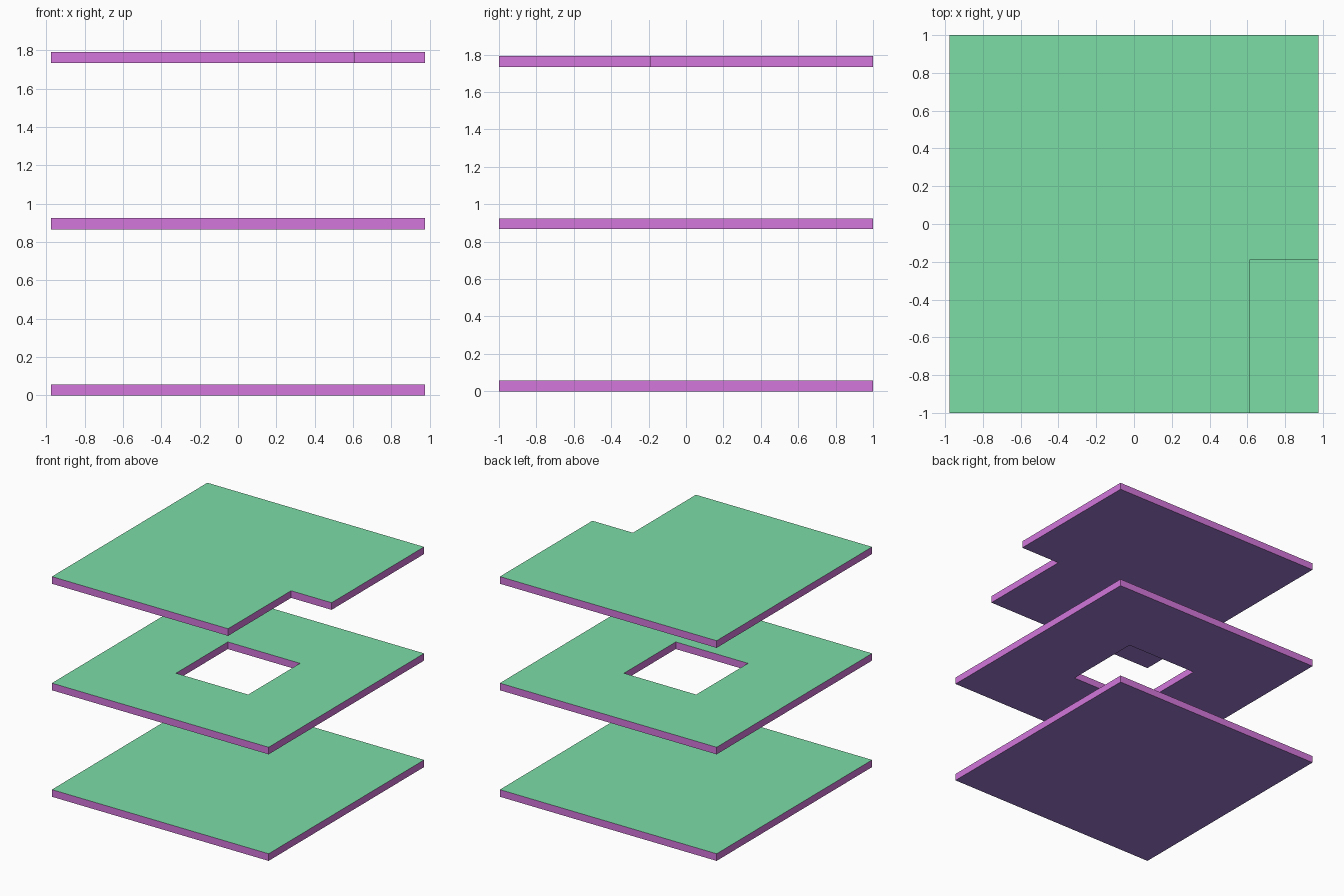
import bpy
import bmesh

if "Cube" in bpy.data.objects:
    bpy.data.objects.remove(bpy.data.objects["Cube"])

W, D, T = 0.976, 1.0, 0.058      # half width, half depth, slab thickness
STEP = 0.867                     # floor to floor height


def material(name, rgb):
    """Material from 0-255 display colour."""
    mat = bpy.data.materials.new(name)
    mat.diffuse_color = [(c / 255) ** 2.2 for c in rgb] + [1]
    mat.use_nodes = True
    mat.node_tree.nodes["Principled BSDF"].inputs["Base Color"].default_value = mat.diffuse_color
    return mat


MATS = [material("top_green", (122, 220, 165)),
        material("edge_purple", (210, 118, 218)),
        material("underside_violet", (155, 119, 205))]


def slab(name, outline, z, hole=None):
    """Extrude a flat outline into a slab; an optional hole ring matches it point for point."""
    bm = bmesh.new()
    outer = [bm.verts.new((x, y, z)) for x, y in outline]
    if hole:
        inner = [bm.verts.new((x, y, z)) for x, y in hole]
        n = len(outer)
        faces = [bm.faces.new((outer[i], outer[(i + 1) % n], inner[(i + 1) % n], inner[i]))
                 for i in range(n)]
    else:
        faces = [bm.faces.new(outer)]
    ext = bmesh.ops.extrude_face_region(bm, geom=faces, use_keep_orig=True)
    top = [g for g in ext["geom"] if isinstance(g, bmesh.types.BMVert)]
    bmesh.ops.translate(bm, verts=top, vec=(0, 0, T))
    bmesh.ops.recalc_face_normals(bm, faces=bm.faces)
    bm.normal_update()
    # Green on top, purple edges, violet underside
    for f in bm.faces:
        f.material_index = 1 - round(f.normal.z)
    mesh = bpy.data.meshes.new(name)
    for mat in MATS:
        mesh.materials.append(mat)
    bm.to_mesh(mesh)
    bm.free()
    obj = bpy.data.objects.new(name, mesh)
    bpy.context.collection.objects.link(obj)
    return obj


def rect(hx, hy):
    return [(-hx, -hy), (hx, -hy), (hx, hy), (-hx, hy)]


# Solid ground slab
slab("ground_slab", rect(W, D), 0)

# Middle slab with a central opening
slab("middle_slab", rect(W, D), STEP, rect(W / 3, D / 3))

# Top slab with its front right corner cut away
NX, NY = 0.611, -0.19
slab("top_slab", [(-W, -D), (NX, -D), (NX, NY), (W, NY), (W, D), (-W, D)], 2 * STEP)
